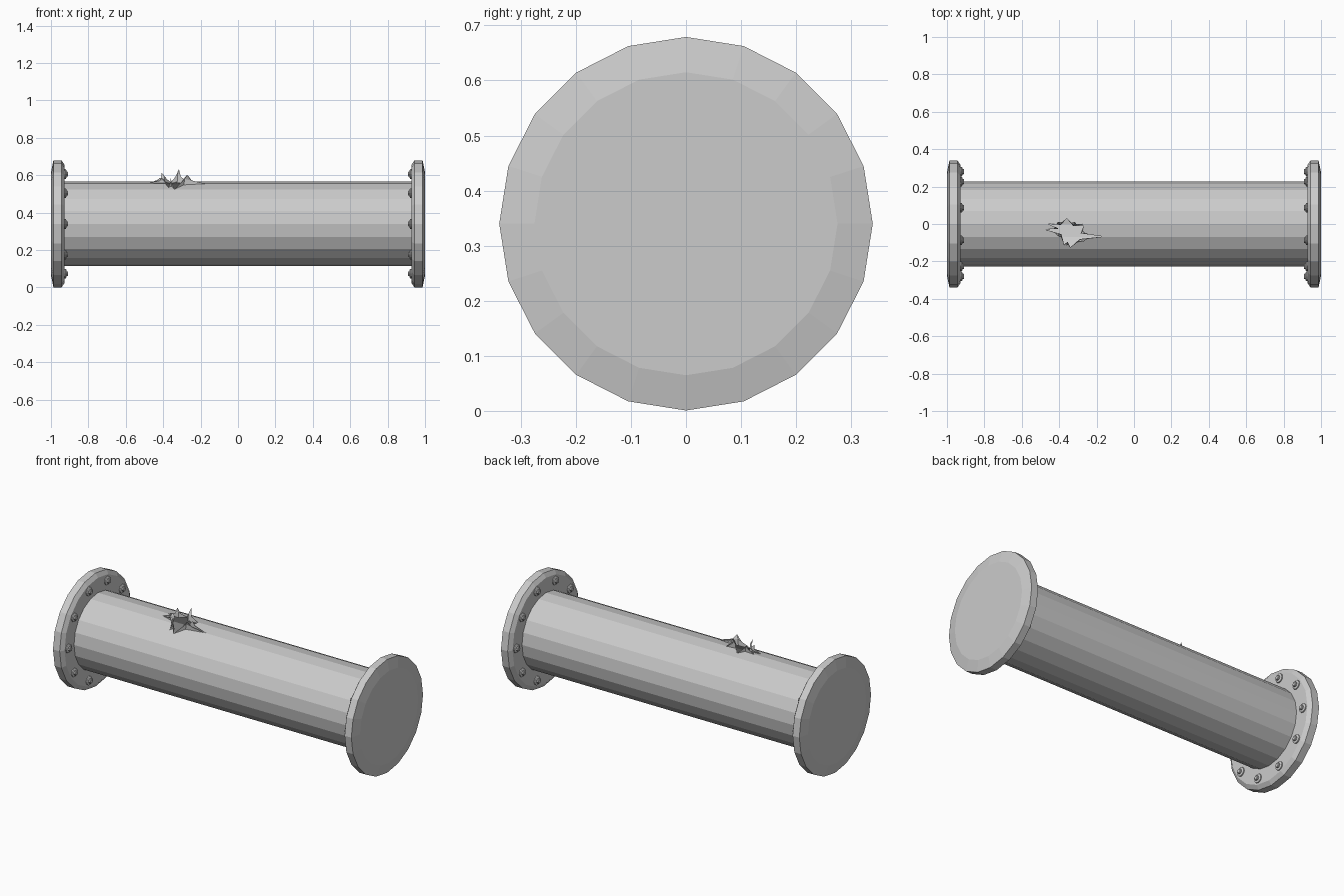
import bpy, bmesh
from math import sin, cos, pi, sqrt
from mathutils import Vector

if "Cube" in bpy.data.objects:
    bpy.data.objects.remove(bpy.data.objects["Cube"])

AXIS_Z = 0.34
PIPE_R = 0.226
SIDES = 20

steel = bpy.data.materials.new("grey_steel")
steel.use_nodes = True
GREY = (0.6, 0.6, 0.6, 1)
steel.diffuse_color = GREY
steel.node_tree.nodes["Principled BSDF"].inputs["Base Color"].default_value = GREY


def finish(name, bm):
    bmesh.ops.recalc_face_normals(bm, faces=bm.faces)
    mesh = bpy.data.meshes.new(name)
    bm.to_mesh(mesh)
    bm.free()
    mesh.materials.append(steel)
    obj = bpy.data.objects.new(name, mesh)
    bpy.context.collection.objects.link(obj)
    return obj


def turn(bm, profile, sides, y=0, z=AXIS_Z, closed=False):
    """Turn an (x, radius) profile about an axis parallel to x."""
    rings = []
    for x, r in profile:
        rings.append([bm.verts.new((x, y + r * cos(2 * pi * i / sides),
                                    z + r * sin(2 * pi * i / sides)))
                      for i in range(sides)])
    pairs = list(zip(rings, rings[1:]))
    if closed:
        pairs.append((rings[-1], rings[0]))
    else:
        bm.faces.new(rings[0])
        bm.faces.new(rings[-1])
    for a, b in pairs:
        for i in range(sides):
            j = (i + 1) % sides
            bm.faces.new((a[i], a[j], b[j], b[i]))


# Hollow pipe
bm = bmesh.new()
inner = PIPE_R - 0.005
turn(bm, [(-0.935, PIPE_R), (0.935, PIPE_R), (0.935, inner), (-0.935, inner)],
     SIDES, closed=True)
pipe = finish("pipe", bm)

# End flanges with their rings of bolts
for side, label in ((1, "left"), (-1, "right")):
    bm = bmesh.new()
    turn(bm, [(side * x, r) for x, r in
              ((1.0, 0.275), (0.987, 0.339), (0.943, 0.339), (0.927, 0.315))], SIDES)
    finish(label + "_flange", bm)

    bm = bmesh.new()
    for i in range(10):
        a = 2 * pi * i / 10
        y, z = 0.28 * cos(a), AXIS_Z + 0.28 * sin(a)
        turn(bm, [(side * x, r) for x, r in
                  ((0.93, 0.026), (0.921, 0.026), (0.918, 0.021))], 12, y, z)
        turn(bm, [(side * x, r) for x, r in
                  ((0.92, 0.015), (0.911, 0.015), (0.908, 0.011))], 6, y, z)
    finish(label + "_flange_bolts", bm)

# Burst outline: crack tips alternating with notches
outline = [(-0.48, -0.03), (-0.39, -0.055), (-0.375, -0.11), (-0.355, -0.095),
           (-0.34, -0.125), (-0.29, -0.08), (-0.165, -0.067), (-0.285, -0.05),
           (-0.265, 0.0), (-0.325, -0.01), (-0.36, 0.03), (-0.39, -0.005),
           (-0.46, 0.0), (-0.40, -0.025)]

# Cutter for the burst hole
bm = bmesh.new()
low = bm.faces.new([bm.verts.new((x, y, 0.45)) for x, y in outline])
top = bmesh.ops.extrude_face_region(bm, geom=[low])
bmesh.ops.translate(bm, vec=(0, 0, 0.3),
                    verts=[v for v in top["geom"] if isinstance(v, bmesh.types.BMVert)])
cutter = finish("burst_cutter", bm)
cutter.hide_render = True
cutter.hide_set(True)
cut = pipe.modifiers.new("burst_hole", "BOOLEAN")
cut.object = cutter
cut.operation = 'DIFFERENCE'
cut.solver = 'EXACT'


# Torn metal petals bent up round the hole
def on_pipe(x, y):
    return Vector((x, y, AXIS_Z + sqrt(PIPE_R ** 2 - y * y) - 0.003))


centre = on_pipe(-0.34, -0.045)
points = [on_pipe(x, y) for x, y in outline]
bm = bmesh.new()
heights = (0.03, 0.045, 0.055, 0.035, 0.07, 0.05, 0.025)
for k, height in enumerate(heights):
    i = 2 * k + 1
    notch = points[i]
    before = points[i - 1]
    after = points[(i + 1) % len(points)]
    out = notch - centre
    out.z = 0
    out.normalize()
    lift = Vector((0, 0, height))
    mid = notch + lift * 0.6 + out * 0.004
    tip = notch + lift + out * 0.022
    a = before.lerp(mid, 0.7)
    b = after.lerp(mid, 0.7)
    v = [bm.verts.new(p) for p in (before, notch, after, a, mid, b, tip)]
    for face in ((0, 1, 4, 3), (1, 2, 5, 4), (3, 4, 6), (4, 5, 6)):
        bm.faces.new([v[n] for n in face])
petals = finish("torn_petals", bm)
thick = petals.modifiers.new("thickness", "SOLIDIFY")
thick.thickness = 0.002
